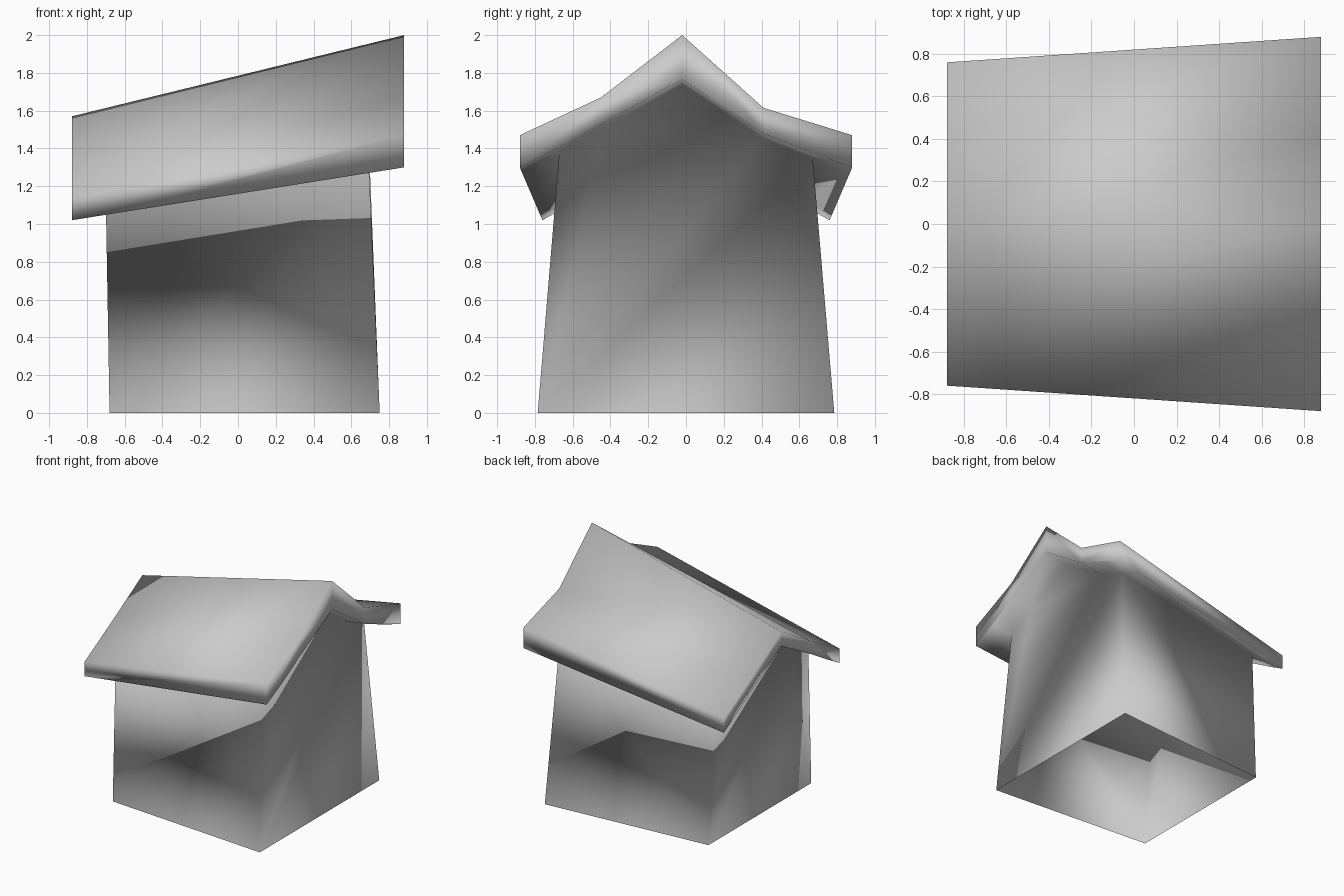
import bpy
import bmesh
from mathutils import Vector

cube = bpy.data.objects.get("Cube")
if cube:
    bpy.data.objects.remove(cube, do_unlink=True)

grey = bpy.data.materials.new("plain_grey")
grey.use_nodes = True
colour = (0.6, 0.6, 0.6, 1)
grey.diffuse_color = colour
grey.node_tree.nodes["Principled BSDF"].inputs["Base Color"].default_value = colour

# Roof end profiles as (y, z), from the front eave to the back eave
HALF = 0.88
top_low = [(-.76, 1.14), (-.38, 1.35), (0, 1.57), (.38, 1.35), (.76, 1.14)]
top_high = [(-.88, 1.47), (-.45, 1.67), (-.02, 2.0), (.41, 1.615), (.88, 1.47)]
under_low = [(-.76, 1.02), (-.60, 1.11), (-.38, 1.24), (0, 1.45),
             (.38, 1.24), (.60, 1.11), (.76, 1.02)]
under_high = [(-.88, 1.30), (-.68, 1.40), (-.45, 1.53), (-.02, 1.765),
              (.41, 1.48), (.68, 1.37), (.88, 1.30)]

bm = bmesh.new()


def row(low, high, x):
    """Vertices of the profile blended between both roof ends at x."""
    t = (x + HALF) / (2 * HALF)
    return [bm.verts.new((x, *Vector(a).lerp(Vector(b), t)))
            for a, b in zip(low, high)]


def face(verts, outward):
    """Add a face turned towards the given direction."""
    f = bm.faces.new(verts)
    f.normal_update()
    if f.normal.dot(Vector(outward)) < 0:
        f.normal_flip()


def strips(a, b, outward):
    for i in range(len(a) - 1):
        face((a[i], a[i + 1], b[i + 1], b[i]), outward)


# Roof top and underside, the underside split along the wall lines
top = [row(top_low, top_high, x) for x in (-HALF, HALF)]
under = [row(under_low, under_high, x) for x in (-HALF, -.70, .69, HALF)]
strips(top[0], top[1], (0, 0, 1))
for a, b in zip(under, under[1:]):
    strips(a, b, (0, 0, -1))

# Eave edges and gable edges
for k, side in ((0, -1), (-1, 1)):
    face([top[0][k], top[1][k]] + [r[k] for r in reversed(under)], (0, side, 0))
for k, side in ((0, -1), (-1, 1)):
    t, u = top[k], under[k]
    face((t[0], t[1], u[2], u[1], u[0]), (side, 0, 0))
    face((t[1], t[2], u[3], u[2]), (side, 0, 0))
    face((t[2], t[3], u[4], u[3]), (side, 0, 0))
    face((t[3], t[4], u[6], u[5], u[4]), (side, 0, 0))

# Walls, open at the bottom and joined to the underside
feet = [[bm.verts.new((x, s * y, 0)) for s in (-1, 1)]
        for x, y in ((-.68, .675), (.75, .785))]
for k, side in ((0, -1), (1, 1)):
    face(under[k + 1][1:6] + [feet[k][1], feet[k][0]], (side, 0, 0))
for k, j, side in ((0, 1, -1), (1, 5, 1)):
    face((feet[0][k], feet[1][k], under[2][j], under[1][j]), (0, side, 0))

# One continuous smooth surface
for f in bm.faces:
    f.smooth = True
mesh = bpy.data.meshes.new("hut_walls_and_roof")
bm.to_mesh(mesh)
bm.free()
mesh.materials.append(grey)
hut = bpy.data.objects.new("hut_walls_and_roof", mesh)
bpy.context.collection.objects.link(hut)
